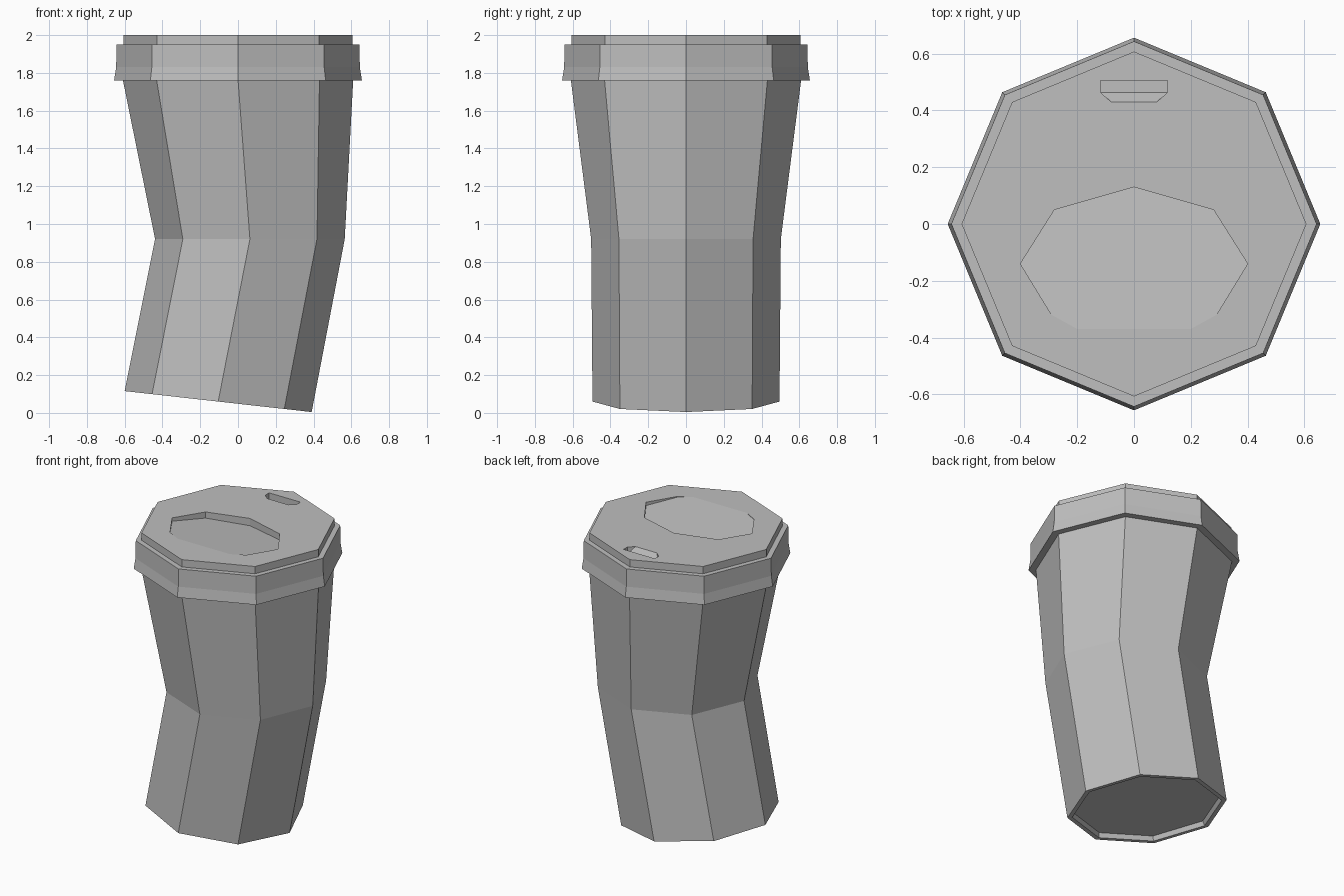
import bpy
import bmesh
from math import cos, sin, pi
from mathutils import Vector

cube = bpy.data.objects.get("Cube")
if cube:
    bpy.data.objects.remove(cube, do_unlink=True)

SIDES = 8

grey = bpy.data.materials.new("matte_grey")
grey.use_nodes = True
colour = (0.52, 0.52, 0.52, 1.0)
grey.diffuse_color = colour
grey.node_tree.nodes["Principled BSDF"].inputs["Base Color"].default_value = colour


def add_object(name, bm):
    bmesh.ops.recalc_face_normals(bm, faces=bm.faces)
    mesh = bpy.data.meshes.new(name)
    bm.to_mesh(mesh)
    bm.free()
    mesh.materials.append(grey)
    obj = bpy.data.objects.new(name, mesh)
    bpy.context.collection.objects.link(obj)
    return obj


def loft(name, rings):
    """Closed octagonal solid through rings of (centre x, centre z, radius, tilt)."""
    bm = bmesh.new()
    loops = []
    for cx, cz, radius, tilt in rings:
        loop = []
        for i in range(SIDES):
            a = 2 * pi * i / SIDES
            x = radius * cos(a)
            loop.append(bm.verts.new((cx + x, radius * sin(a), cz - tilt * x)))
        loops.append(loop)
    for low, high in zip(loops, loops[1:]):
        for i in range(SIDES):
            j = (i + 1) % SIDES
            bm.faces.new((low[i], low[j], high[j], high[i]))
    bm.faces.new(loops[0][::-1])
    bm.faces.new(loops[-1])
    return add_object(name, bm)


def hull_cutter(name, points):
    """Convex helper solid used to carve the lid."""
    bm = bmesh.new()
    for p in points:
        bm.verts.new(p)
    bmesh.ops.convex_hull(bm, input=bm.verts)
    obj = add_object(name, bm)
    obj.hide_render = True
    obj.hide_viewport = True
    return obj


def mirrored(half):
    return half + [(-x, y) for x, y in half if x > 0]


# Bent cup, starting inside the shallow recess under its tilted base
TILT = 0.112
loft("cup_body", [
    (-0.101, 0.09, 0.455, TILT),
    (-0.105, 0.06, 0.465, TILT),
    (-0.105, 0.06, 0.495, TILT),
    (0.063, 0.92, 0.502, 0),
    (0, 1.765, 0.61, 0),
])

# Lid with flared skirt and raised top
lid = loft("lid", [
    (0, 1.76, 0.656, 0),
    (0, 1.83, 0.645, 0),
    (0, 1.95, 0.643, 0),
    (0, 1.95, 0.607, 0),
    (0, 2.0, 0.607, 0),
])

# Sloping thumb recess in the lid, deepest at the back
outline = mirrored([(0, 0.13), (0.28, 0.05), (0.4, -0.14), (0.29, -0.32), (0, -0.48)])
points = [(x, y, 2.1) for x, y in outline]
points += [(x, y, 2.0 - 0.1 * (y + 0.37)) for x, y in outline]
recess = hull_cutter("recess_cutter", points)

# Sip opening with a slanted front wall
opening = mirrored([(0.118, 0.505), (0.118, 0.463), (0.08, 0.43)])
points = [(x, y, z) for x, y in opening for z in (2.0, 2.1)]
points += [(x, y, 1.955) for x, y in opening if y > 0.45]
sip = hull_cutter("sip_cutter", points)

for cutter in (recess, sip):
    mod = lid.modifiers.new(cutter.name, 'BOOLEAN')
    mod.operation = 'DIFFERENCE'
    mod.solver = 'EXACT'
    mod.object = cutter
